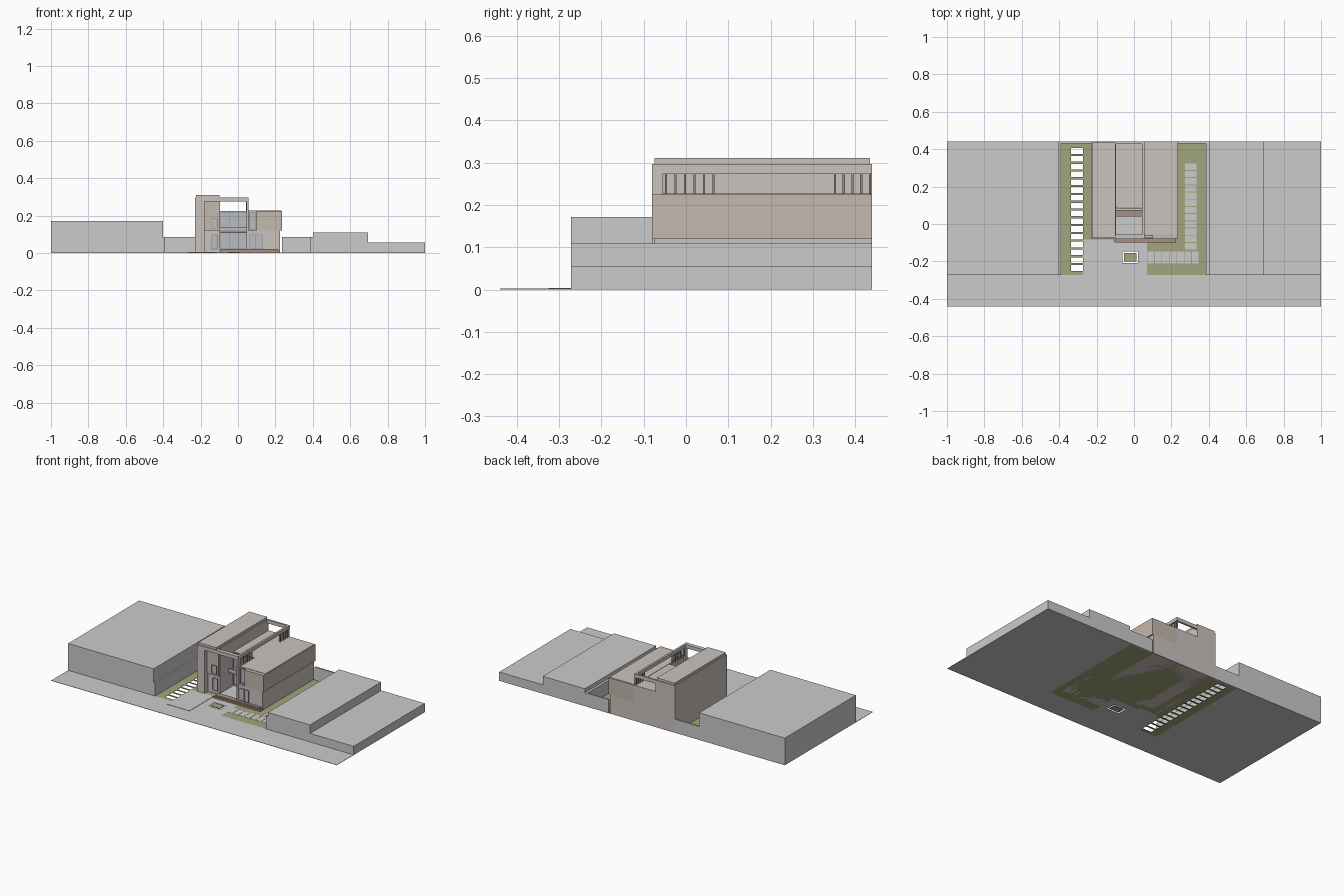
import bpy, bmesh


def material(name, rgb):
    m = bpy.data.materials.new(name)
    m.diffuse_color = (*rgb, 1)
    return m


STONE = material("warm_stone", (0.60, 0.55, 0.52))
TAN = material("tan_render", (0.55, 0.48, 0.42))
WOOD = material("deck_wood", (0.40, 0.28, 0.23))
GRASS = material("lawn_green", (0.36, 0.38, 0.20))
GLASS = material("glass_grey", (0.48, 0.51, 0.54))
FRAME = material("frame_dark", (0.30, 0.27, 0.25))


def boxes(name, spans, mat=None):
    """One object from boxes given as (x0, x1, y0, y1, z0, z1)."""
    bm = bmesh.new()
    for x0, x1, y0, y1, z0, z1 in spans:
        vs = bmesh.ops.create_cube(bm, size=1)["verts"]
        for v in vs:
            v.co.x = x1 if v.co.x > 0 else x0
            v.co.y = y1 if v.co.y > 0 else y0
            v.co.z = z1 if v.co.z > 0 else z0
    me = bpy.data.meshes.new(name)
    bm.to_mesh(me)
    bm.free()
    ob = bpy.data.objects.new(name, me)
    bpy.context.collection.objects.link(ob)
    if mat:
        me.materials.append(mat)
    return ob


def window(name, x0, x1, y, z0, z1, panes=1):
    """Front-facing glazing with a thin frame and mullions."""
    t = 0.003
    boxes(name + "_glass", [(x0, x1, y - 0.001, y + 0.003, z0, z1)], GLASS)
    bars = [(x0, x1, y - 0.004, y, z, z + t) for z in (z0, z1 - t)]
    for i in range(panes + 1):
        x = x0 + (x1 - x0 - t) * i / panes
        bars.append((x, x + t, y - 0.004, y, z0, z1))
    boxes(name + "_frame", bars, FRAME)


G = 0.002  # ground thickness

# street, side plots and neighbouring blocks
boxes("street", [(-1, 1, -0.44, -0.272, 0, G)])
boxes("side_plots", [(-1, -0.39, -0.272, 0.44, 0, G), (0.39, 1, -0.272, 0.44, 0, G)])
boxes("left_neighbour", [(-1, -0.4, -0.272, 0.44, 0, 0.172)])
boxes("right_neighbour_tall", [(0.4, 0.695, -0.272, 0.44, 0, 0.11)])
boxes("right_neighbour_low", [(0.695, 1, -0.272, 0.44, 0, 0.056)])

# garden walls
boxes("garden_walls", [(-0.4, -0.39, -0.272, 0.44, 0, 0.085), (0.385, 0.4, -0.272, 0.44, 0, 0.085),
                       (-0.39, -0.23, 0.43, 0.44, 0, 0.085), (0.235, 0.385, 0.43, 0.44, 0, 0.085)])

# left lawn with a ladder of open slots
slots, pitch = 16, 0.0417
lawn = [(-0.39, -0.337, -0.272, 0.43, 0, G), (-0.272, -0.23, -0.1, 0.43, 0, G)]
lawn.append((-0.337, -0.272, -0.272, -0.25, 0, G))
for i in range(slots):
    y = -0.25 + i * pitch
    lawn.append((-0.337, -0.272, y + 0.03, y + pitch, 0, G))
lawn.append((-0.337, -0.272, -0.25 + slots * pitch, 0.43, 0, G))
boxes("left_lawn", lawn, GRASS)

# right lawn with stepping pavers, and earth under the house
boxes("right_lawn", [(0.07, 0.385, -0.272, -0.1, 0, G), (0.235, 0.385, -0.1, 0.43, 0, G),
                     (-0.23, 0.235, -0.1, 0.44, 0, G)], GRASS)
pav = [(0.272, 0.335, y, y + 0.034, 0, 0.003) for y in [-0.135 + i * 0.0385 for i in range(12)]]
pav += [(x, x + 0.036, -0.21, -0.147, 0, 0.003) for x in [0.072 + i * 0.0395 for i in range(7)]]
boxes("stepping_pavers", pav)

# forecourt, driveway and small planter
boxes("forecourt", [(-0.272, -0.062, -0.272, -0.1, 0, G), (0.022, 0.07, -0.272, -0.1, 0, G),
                    (-0.062, 0.022, -0.272, -0.208, 0, G), (-0.062, 0.022, -0.148, -0.1, 0, G)])
boxes("driveway", [(-0.27, -0.112, -0.325, -0.082, 0, 0.004)])
boxes("planter", [(-0.054, 0.014, -0.2, -0.156, 0, 0.004)], GRASS)

# entrance deck and step
boxes("deck", [(-0.1, 0.225, -0.1, -0.06, 0, 0.012), (-0.095, 0.215, -0.092, -0.06, 0.012, 0.02)], WOOD)

# tall left wing: pier, body set back, roof slab
boxes("tall_wing", [(-0.23, -0.178, -0.08, 0.44, 0, 0.297), (-0.178, -0.095, -0.045, 0.44, 0, 0.297)], STONE)
boxes("tall_wing_roof", [(-0.225, -0.1, -0.075, 0.435, 0.297, 0.311)], STONE)
boxes("tall_wing_panel", [(-0.178, -0.097, -0.055, -0.045, 0.12, 0.275)], TAN)
window("tall_upper_window", -0.145, -0.108, -0.056, 0.13, 0.185)
window("tall_lower_window", -0.145, -0.108, -0.046, 0.02, 0.1)

# middle wing behind the open court
boxes("middle_wing", [(-0.095, 0.055, 0.09, 0.44, 0, 0.225)], STONE)
window("court_lower_glazing", -0.093, 0.05, 0.088, 0.02, 0.11, 3)
window("court_upper_glazing", -0.093, 0.05, 0.088, 0.125, 0.22, 3)
boxes("court_floor", [(-0.095, 0.055, -0.06, 0.09, 0, 0.01)])
boxes("court_bridge", [(-0.095, 0.055, 0.04, 0.075, 0.11, 0.12)], WOOD)
boxes("bridge_railing", [(-0.095, 0.055, 0.04, 0.043, 0.12, 0.138)], GLASS)

# crowning open frame over the terrace
boxes("crown_frame", [(-0.178, 0.055, -0.08, -0.055, 0.275, 0.297),
                      (0.042, 0.055, -0.055, 0.428, 0.275, 0.297),
                      (-0.095, 0.055, 0.428, 0.44, 0.275, 0.297)], STONE)
boxes("front_column", [(0.045, 0.055, -0.08, -0.055, 0, 0.275)], STONE)
fins = [-0.05 + 0.0225 * i for i in range(6)] + [0.35 + 0.0207 * i for i in range(5)]
boxes("crown_fins", [(0.043, 0.054, y, y + 0.005, 0.225, 0.275) for y in fins], FRAME)

# low right wing: recessed ground floor, projecting upper floor
boxes("right_wing_lower", [(0.055, 0.225, -0.074, 0.44, 0, 0.12)], STONE)
boxes("right_wing_upper", [(0.055, 0.1, -0.06, 0.44, 0.12, 0.225),
                           (0.1, 0.235, -0.08, 0.44, 0.12, 0.225)], TAN)
boxes("right_wing_roof", [(0.055, 0.231, -0.056, 0.436, 0.225, 0.227)], STONE)
window("right_lower_window", 0.062, 0.13, -0.075, 0.022, 0.1, 2)
window("right_upper_slot", 0.06, 0.097, -0.061, 0.125, 0.22)
